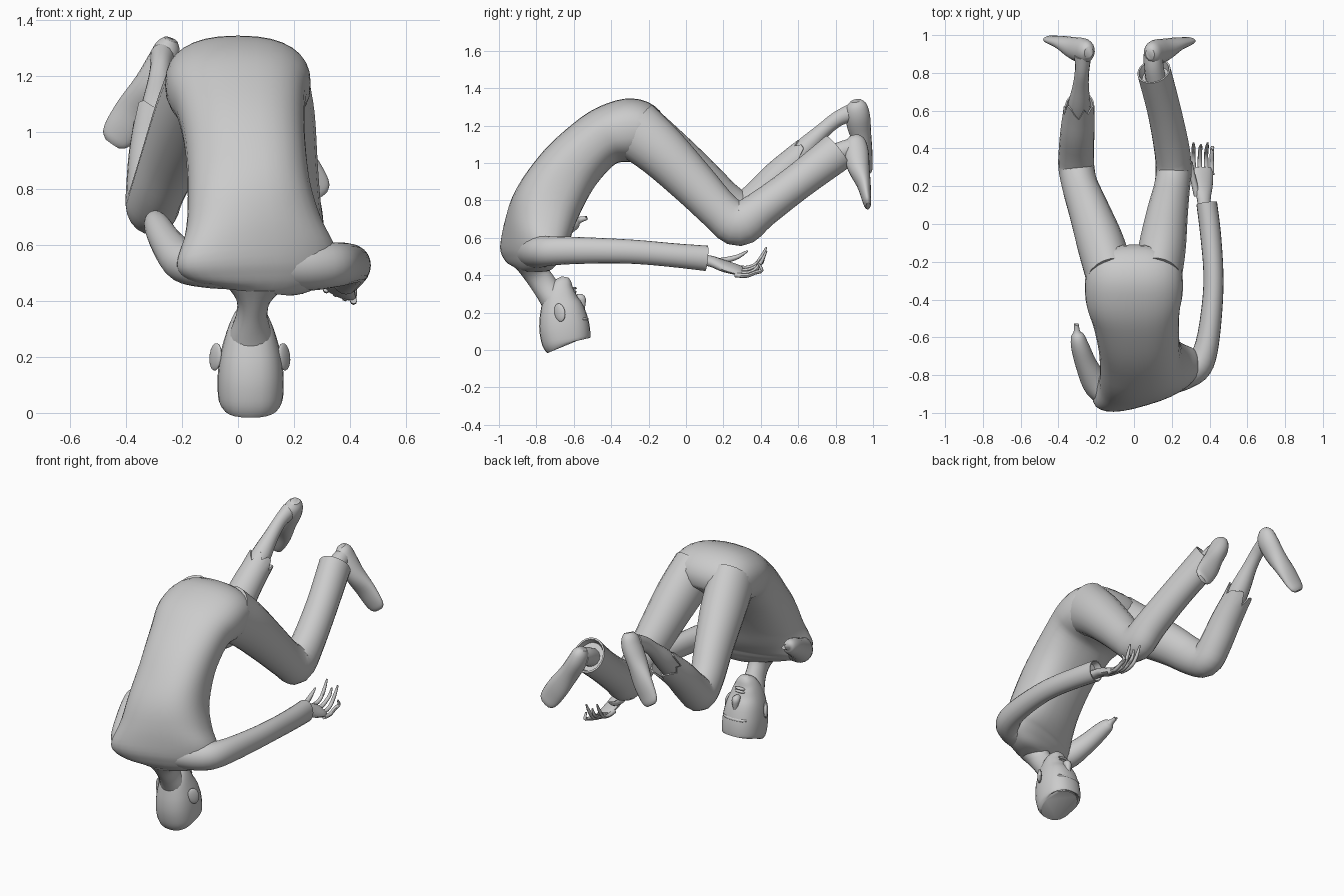
import bpy, bmesh, math, random
from mathutils import Vector

random.seed(4)


def spline(p0, p1, p2, p3, t):
    """Catmull-Rom blend of equal-length rows."""
    return [0.5 * (2 * b + (c - a) * t + (2 * a - 5 * b + 4 * c - d) * t * t
                   + (3 * b - a - 3 * c + d) * t ** 3)
            for a, b, c, d in zip(p0, p1, p2, p3)]


def tube(name, rows, ref=(1, 0, 0), sides=20, steps=4, power=2.0, hollow=False, jag=0.0):
    """Loft ellipses along rows of (x, y, z, half width along ref, half depth)."""
    path = []
    for i in range(len(rows) - 1):
        quad = [rows[max(0, min(len(rows) - 1, i + k))] for k in (-1, 0, 1, 2)]
        path += [spline(*quad, s / steps) for s in range(steps)]
    path.append(list(rows[-1]))
    pts = [Vector(r[:3]) for r in path]
    bm = bmesh.new()
    rings = []

    def ring(centre, t, w, d, offsets=None):
        side = Vector(ref)
        side = (side - t * side.dot(t)).normalized()
        up = t.cross(side)
        verts = []
        for k in range(sides):
            a = 2 * math.pi * k / sides
            c, s = math.cos(a), math.sin(a)
            c = math.copysign(abs(c) ** (2 / power), c)
            s = math.copysign(abs(s) ** (2 / power), s)
            p = centre + side * (w * c) + up * (d * s)
            if offsets:
                p += t * offsets[k]
            verts.append(bm.verts.new(p))
        rings.append(verts)

    last = len(path) - 1
    offs = [random.uniform(-0.3, 1) * jag for _ in range(sides)] if jag else None
    for i, r in enumerate(path):
        t = (pts[min(i + 1, last)] - pts[max(i - 1, 0)]).normalized()
        ring(pts[i], t, max(r[3], 0.004), max(r[4], 0.004), offs if i == last else None)
    if hollow:
        w, d = path[-1][3:]
        ring(pts[-1], t, w * 0.9, d * 0.9, offs)
        ring(pts[-1] - t * 0.04, t, w * 0.8, d * 0.8)
    for a, b in zip(rings, rings[1:]):
        for k in range(sides):
            n = (k + 1) % sides
            bm.faces.new((a[k], a[n], b[n], b[k]))
    bm.faces.new(rings[0][::-1])
    bm.faces.new(rings[-1])
    bmesh.ops.recalc_face_normals(bm, faces=bm.faces)
    mesh = bpy.data.meshes.new(name)
    bm.to_mesh(mesh)
    bm.free()
    ob = bpy.data.objects.new(name, mesh)
    bpy.context.collection.objects.link(ob)
    return ob


def ball(name, loc, scale, rot=(0, 0, 0)):
    bpy.ops.mesh.primitive_uv_sphere_add(segments=14, ring_count=8, location=loc, rotation=rot)
    ob = bpy.context.object
    ob.name = name
    ob.scale = scale


# Torso, arched from the hips down to the shoulders
torso = tube("torso", [
    (0.00, -0.17, 1.11, 0.12, 0.07), (0.00, -0.215, 1.155, 0.235, 0.145),
    (0.00, -0.29, 1.175, 0.258, 0.170),
    (0.00, -0.40, 1.155, 0.255, 0.160), (0.01, -0.50, 1.095, 0.230, 0.155),
    (0.025, -0.63, 0.96, 0.215, 0.168), (0.04, -0.74, 0.79, 0.220, 0.180),
    (0.055, -0.79, 0.66, 0.245, 0.170), (0.065, -0.82, 0.56, 0.285, 0.145),
    (0.068, -0.825, 0.50, 0.275, 0.125), (0.068, -0.825, 0.455, 0.215, 0.10),
    (0.066, -0.825, 0.43, 0.120, 0.075)], sides=32, power=2.4)
# Twist the shoulders so the left one sits further back
for v in torso.data.vertices:
    f = max(0.0, min(1.0, (0.95 - v.co.z) / 0.4))
    v.co.y += f * 0.30 * (v.co.x - 0.06)

# Neck and upside-down head
tube("neck", [(0.06, -0.83, 0.47, 0.12, 0.085), (0.055, -0.80, 0.41, 0.064, 0.07),
              (0.05, -0.76, 0.35, 0.056, 0.068), (0.045, -0.71, 0.27, 0.078, 0.07),
              (0.045, -0.68, 0.20, 0.08, 0.07)])
tube("head", [(0.045, -0.635, 0.027, 0.098, 0.112), (0.045, -0.64, 0.045, 0.114, 0.13),
              (0.045, -0.65, 0.12, 0.118, 0.135), (0.045, -0.66, 0.20, 0.110, 0.122),
              (0.045, -0.668, 0.27, 0.092, 0.098), (0.045, -0.662, 0.33, 0.070, 0.068),
              (0.045, -0.65, 0.37, 0.046, 0.040), (0.045, -0.645, 0.39, 0.022, 0.018)],
     sides=24, power=2.4)
for name, s in (("left_ear", -1), ("right_ear", 1)):
    ball(name, (0.042 + s * 0.122, -0.675, 0.20), (0.013, 0.034, 0.05), (0.25, 0, -s * 0.6))
tube("nose", [(0.045, -0.56, 0.19, 0.012, 0.012), (0.045, -0.555, 0.24, 0.018, 0.018),
              (0.045, -0.56, 0.275, 0.024, 0.024), (0.045, -0.585, 0.285, 0.015, 0.015)], sides=10)
for z in (0.312, 0.330):
    ball("lip", (0.045, -0.598, z), (0.035, 0.014, 0.008))
ball("brow", (0.045, -0.555, 0.165), (0.085, 0.035, 0.018))

# Right arm with an open sleeve
tube("right_sleeve", [
    (0.16, -0.81, 0.525, 0.09, 0.10), (0.27, -0.785, 0.525, 0.088, 0.09),
    (0.345, -0.745, 0.528, 0.080, 0.075),
    (0.388, -0.63, 0.532, 0.074, 0.062), (0.415, -0.42, 0.53, 0.067, 0.055),
    (0.42, -0.25, 0.523, 0.064, 0.053), (0.405, -0.05, 0.505, 0.064, 0.055),
    (0.385, 0.11, 0.49, 0.068, 0.055)], ref=(0, 0, 1), hollow=True)

# Right hand: palm, curled fingers, thumb
tube("right_palm", [
    (0.375, 0.04, 0.488, 0.034, 0.028), (0.37, 0.13, 0.475, 0.038, 0.028),
    (0.365, 0.20, 0.45, 0.055, 0.026), (0.365, 0.27, 0.43, 0.058, 0.020),
    (0.365, 0.30, 0.425, 0.047, 0.011)], ref=(0.92, 0, -0.4), sides=14)
fingers = [(0.315, 0.443, (0.315, 0.43, 0.55)), (0.349, 0.430, (0.355, 0.42, 0.51)),
           (0.382, 0.415, (0.39, 0.43, 0.53)), (0.412, 0.402, (0.418, 0.39, 0.46))]
for x, z, tip in fingers:
    tube("finger", [(x, 0.26, z, 0.013, 0.013), (x, 0.32, z - 0.005, 0.012, 0.012),
                    (x, 0.37, z + 0.012, 0.011, 0.011),
                    ((x + tip[0]) / 2, 0.405, (z + 2 * tip[2]) / 3 - 0.015, 0.010, 0.010),
                    (*tip, 0.005, 0.005)], sides=8, steps=3)
tube("thumb", [(0.335, 0.15, 0.47, 0.018, 0.018), (0.318, 0.22, 0.482, 0.016, 0.016),
               (0.308, 0.28, 0.50, 0.012, 0.012), (0.305, 0.33, 0.53, 0.005, 0.005)], sides=8)

# Left arm, a short tapering stump
tube("left_arm", [
    (-0.02, -0.87, 0.525, 0.085, 0.09), (-0.12, -0.885, 0.53, 0.083, 0.085),
    (-0.195, -0.85, 0.54, 0.074, 0.074),
    (-0.25, -0.75, 0.60, 0.062, 0.058), (-0.285, -0.65, 0.66, 0.052, 0.048),
    (-0.298, -0.595, 0.685, 0.040, 0.036), (-0.302, -0.57, 0.695, 0.018, 0.018),
    (-0.304, -0.535, 0.705, 0.012, 0.012)], ref=(0, 0, 1), jag=0.01)

# Trouser legs: the right one full length, the left one torn
tube("right_trouser_leg", [
    (0.125, -0.28, 1.185, 0.128, 0.16), (0.148, -0.13, 1.06, 0.126, 0.142),
    (0.175, 0.05, 0.88, 0.110, 0.122), (0.20, 0.19, 0.735, 0.096, 0.11),
    (0.21, 0.285, 0.675, 0.095, 0.12), (0.20, 0.40, 0.75, 0.094, 0.102),
    (0.16, 0.60, 0.90, 0.09, 0.096), (0.105, 0.81, 1.06, 0.09, 0.105)], hollow=True)
tube("left_trouser_leg", [
    (-0.125, -0.28, 1.185, 0.128, 0.16), (-0.175, -0.11, 1.055, 0.126, 0.142),
    (-0.238, 0.07, 0.91, 0.108, 0.122), (-0.285, 0.20, 0.795, 0.096, 0.11),
    (-0.305, 0.30, 0.74, 0.095, 0.105), (-0.305, 0.38, 0.80, 0.094, 0.098),
    (-0.30, 0.49, 0.92, 0.09, 0.09), (-0.292, 0.60, 1.02, 0.082, 0.082)],
    hollow=True, jag=0.08)

# Ankles
tube("right_ankle", [(0.12, 0.74, 1.01, 0.055, 0.055), (0.105, 0.83, 1.06, 0.052, 0.055),
                     (0.10, 0.90, 1.08, 0.05, 0.055)], sides=14)
tube("left_shin", [(-0.295, 0.52, 0.95, 0.065, 0.065), (-0.29, 0.63, 1.07, 0.06, 0.06),
                   (-0.282, 0.73, 1.17, 0.043, 0.043), (-0.275, 0.81, 1.235, 0.038, 0.042),
                   (-0.27, 0.89, 1.27, 0.045, 0.05)], sides=14)

# Feet, soles facing back, toes pointing down and out
foot = [(0.085, 0.90, 1.142, 0.025, 0.03), (0.095, 0.905, 1.115, 0.045, 0.055),
        (0.115, 0.91, 1.06, 0.055, 0.066), (0.16, 0.922, 0.98, 0.057, 0.060),
        (0.215, 0.95, 0.89, 0.066, 0.038), (0.26, 0.963, 0.82, 0.063, 0.026),
        (0.282, 0.970, 0.785, 0.052, 0.020), (0.292, 0.974, 0.77, 0.032, 0.012)]
tube("right_foot", foot, ref=(0.85, 0, 0.53))
tube("left_foot", [(-x - 0.155, y + 0.008, z + 0.19, w, d) for x, y, z, w, d in foot],
     ref=(-0.85, 0, 0.53))

bpy.ops.object.select_all(action='SELECT')
bpy.context.view_layer.objects.active = torso
bpy.ops.object.shade_smooth_by_angle(angle=math.radians(45))
